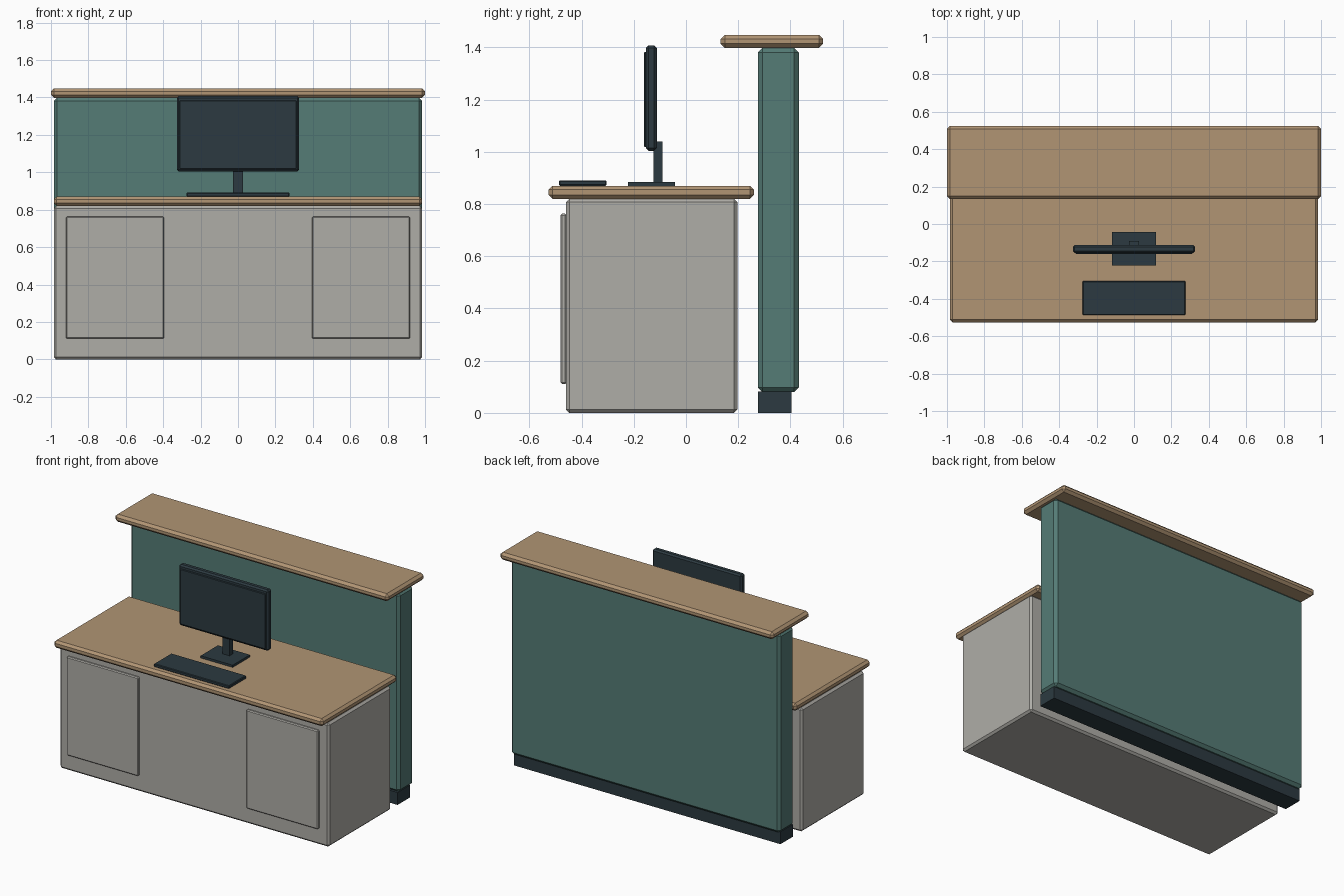
import bpy
import bmesh

cube = bpy.data.objects.get("Cube")
if cube:
    bpy.data.objects.remove(cube, do_unlink=True)


def material(name, rgb):
    m = bpy.data.materials.new(name)
    m.use_nodes = True
    m.diffuse_color = (*rgb, 1)
    node = next(n for n in m.node_tree.nodes if n.type == "BSDF_PRINCIPLED")
    node.inputs["Base Color"].default_value = (*rgb, 1)
    return m


wood = material("light wood", (0.44, 0.30, 0.175))
grey = material("warm grey", (0.43, 0.42, 0.39))
teal = material("muted teal", (0.09, 0.20, 0.18))
dark = material("dark slate", (0.025, 0.042, 0.052))


def box(name, mat, xs, ys, zs, bevel=0.0):
    """Chamfered box spanning the given (low, high) ranges."""
    bm = bmesh.new()
    bmesh.ops.create_cube(bm, size=1)
    for v in bm.verts:
        v.co = [r[0] if c < 0 else r[1] for c, r in zip(v.co, (xs, ys, zs))]
    centre = [sum(r) / 2 for r in (xs, ys, zs)]
    bmesh.ops.translate(bm, verts=bm.verts, vec=[-c for c in centre])
    me = bpy.data.meshes.new(name)
    bm.to_mesh(me)
    bm.free()
    me.materials.append(mat)
    ob = bpy.data.objects.new(name, me)
    ob.location = centre
    bpy.context.collection.objects.link(ob)
    if bevel:
        mod = ob.modifiers.new("edge chamfer", "BEVEL")
        mod.width = bevel
        mod.segments = 1
    return ob


def wide(half):
    return (-half, half)


# Desk: cabinet, two doors, worktop
box("cabinet", grey, wide(0.985), (-0.46, 0.197), (0, 0.82), 0.013)
for side, s in (("left", 1), ("right", -1)):
    xs = sorted((s * 0.395, s * 0.92))
    box(side + "_door", grey, xs, (-0.48, -0.458), (0.11, 0.763), 0.006)
box("worktop", wood, wide(0.985), (-0.526, 0.26), (0.82, 0.87), 0.015)

# Tall visitor screen: plinth, panel, transaction ledge
box("plinth", dark, wide(0.975), (0.275, 0.405), (0, 0.082))
box("privacy_panel", teal, wide(0.985), (0.275, 0.432), (0.08, 1.398), 0.018)
box("upper_ledge", wood, wide(1.0), (0.133, 0.525), (1.398, 1.448), 0.016)

# Monitor on its stand
box("monitor_base", dark, wide(0.117), (-0.223, -0.043), (0.87, 0.885))
box("monitor_neck", dark, wide(0.026), (-0.125, -0.09), (0.88, 1.04))
box("monitor_body", dark, wide(0.327), (-0.154, -0.112), (1.004, 1.407), 0.01)
box("monitor_screen", dark, wide(0.312), (-0.161, -0.152), (1.018, 1.383), 0.003)

# Keyboard
box("keyboard", dark, wide(0.275), (-0.487, -0.305), (0.87, 0.891), 0.004)
